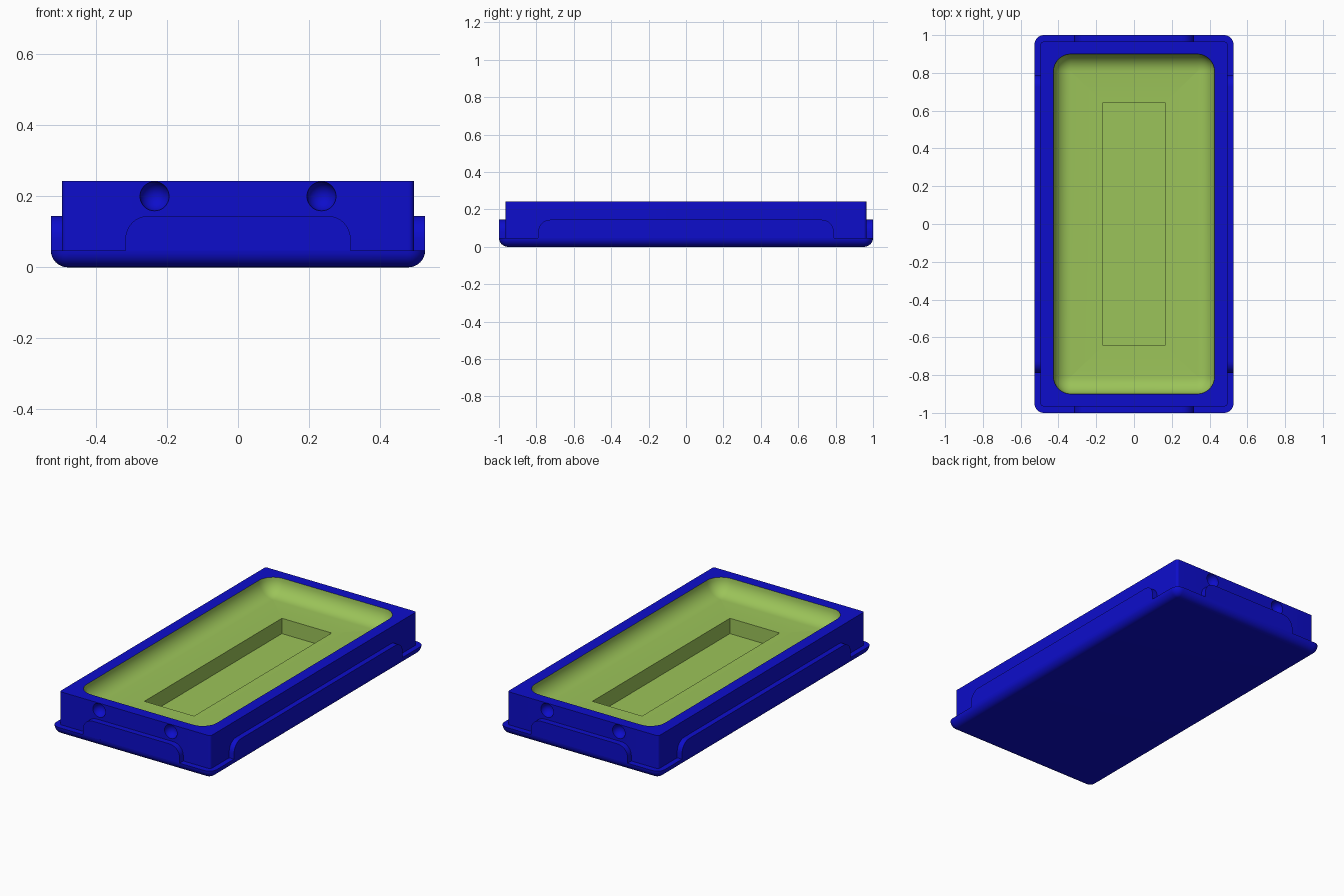
import bpy, bmesh, math
from mathutils import Matrix, Vector

if "Cube" in bpy.data.objects:
    bpy.data.objects.remove(bpy.data.objects["Cube"])


def material(name, rgb):
    m = bpy.data.materials.new(name)
    m.use_nodes = True
    m.diffuse_color = (*rgb, 1)
    m.node_tree.nodes["Principled BSDF"].inputs["Base Color"].default_value = (*rgb, 1)
    return m


BLUE = material("deep blue", (0.004, 0.004, 0.6))
GREEN = material("leaf green", (0.33, 0.55, 0.1))


def make_object(name, bm, mats):
    bmesh.ops.recalc_face_normals(bm, faces=bm.faces)
    mesh = bpy.data.meshes.new(name)
    bm.to_mesh(mesh)
    bm.free()
    for m in mats:
        mesh.materials.append(m)
    obj = bpy.data.objects.new(name, mesh)
    bpy.context.collection.objects.link(obj)
    return obj


def activate(obj):
    bpy.ops.object.select_all(action='DESELECT')
    obj.select_set(True)
    bpy.context.view_layer.objects.active = obj


def smooth(obj):
    activate(obj)
    bpy.ops.object.shade_smooth_by_angle(angle=math.radians(32))


SEG = 8            # segments per rounded corner
HX, HY = 0.527, 1.0          # flange half size
BX, BY = 0.495, 0.965        # upper block half size
CX, CY = 0.427, 0.9          # dish rim half size
FLANGE, TAB_TOP, TOP, FLOOR, SLOT = 0.048, 0.145, 0.243, 0.151, 0.06


def rounded_ring(bm, hx, hy, r, z):
    verts = []
    for k, (sx, sy) in enumerate([(1, 1), (-1, 1), (-1, -1), (1, -1)]):
        for i in range(SEG + 1):
            a = (k + i / SEG) * math.pi / 2
            verts.append(bm.verts.new((sx * (hx - r) + r * math.cos(a),
                                       sy * (hy - r) + r * math.sin(a), z)))
    return verts


# Tray: one stack of rounded rectangles, outside bottom to slot floor
steps = [math.pi / 2 * i / SEG for i in range(SEG + 1)]
rings = []
for a in steps:                                   # rounded underside edge
    inset = FLANGE * (1 - math.sin(a))
    rings.append((HX - inset, HY - inset, 0.05 - inset, FLANGE * (1 - math.cos(a)), 0))
rings += [(BX, BY, 0.015, FLANGE, 0), (BX, BY, 0.015, TOP, 0), (CX, CY, 0.093, TOP, 0)]
depth = TOP - FLOOR
for a in steps[1:]:                               # hollow curved dish wall
    inset = depth * (1 - math.cos(a))
    rings.append((CX - inset, CY - inset, 0.093 - inset, TOP - depth * math.sin(a), 1))
rings += [(0.163, 0.644, 0, FLOOR, 1), (0.163, 0.644, 0, SLOT, 1)]

bm = bmesh.new()
loops = [rounded_ring(bm, *r[:4]) for r in rings]
for low, high, spec in zip(loops, loops[1:], rings[1:]):
    n = len(low)
    for i in range(n):
        j = (i + 1) % n
        bm.faces.new((low[i], low[j], high[j], high[i])).material_index = spec[4]
bm.faces.new(loops[0][::-1])
bm.faces.new(loops[-1]).material_index = 1
bmesh.ops.remove_doubles(bm, verts=bm.verts, dist=1e-5)
tray = make_object("tray", bm, [BLUE, GREEN])

# Round dimples in both end walls
bm = bmesh.new()
for sx in (-1, 1):
    for sy in (-1, 1):
        bmesh.ops.create_uvsphere(bm, u_segments=32, v_segments=16, radius=0.041,
                                  matrix=Matrix.Translation((sx * 0.235, sy * BY, 0.2)))
cutter = make_object("dimple_cutter", bm, [BLUE])
cutter.hide_render = True
mod = tray.modifiers.new("dimples", 'BOOLEAN')
mod.operation = 'DIFFERENCE'
mod.solver = 'EXACT'
mod.object = cutter
activate(tray)
bpy.ops.object.modifier_apply(modifier=mod.name)
bpy.data.objects.remove(cutter)
smooth(tray)


# Raised tabs with rounded upper corners, one on each side
def tab(name, half_width, inner, outer, angle):
    r = 0.065
    profile = [(half_width, FLANGE)]
    profile += [(half_width - r + r * math.cos(a), TAB_TOP - r + r * math.sin(a)) for a in steps]
    profile += [(-u, z) for u, z in reversed(profile)]
    bm = bmesh.new()
    face = bm.faces.new([bm.verts.new((u, -outer, z)) for u, z in profile])
    ext = bmesh.ops.extrude_face_region(bm, geom=[face])
    moved = [v for v in ext["geom"] if isinstance(v, bmesh.types.BMVert)]
    bmesh.ops.translate(bm, verts=moved, vec=Vector((0, outer - inner, 0)))
    bm.transform(Matrix.Rotation(angle, 4, 'Z'))
    smooth(make_object(name, bm, [BLUE]))


tab("front_tab", 0.317, BY - 0.01, HY, 0)
tab("left_tab", 0.79, BX - 0.01, HX, math.pi / 2)
tab("back_tab", 0.317, BY - 0.01, HY, math.pi)
tab("right_tab", 0.79, BX - 0.01, HX, -math.pi / 2)
